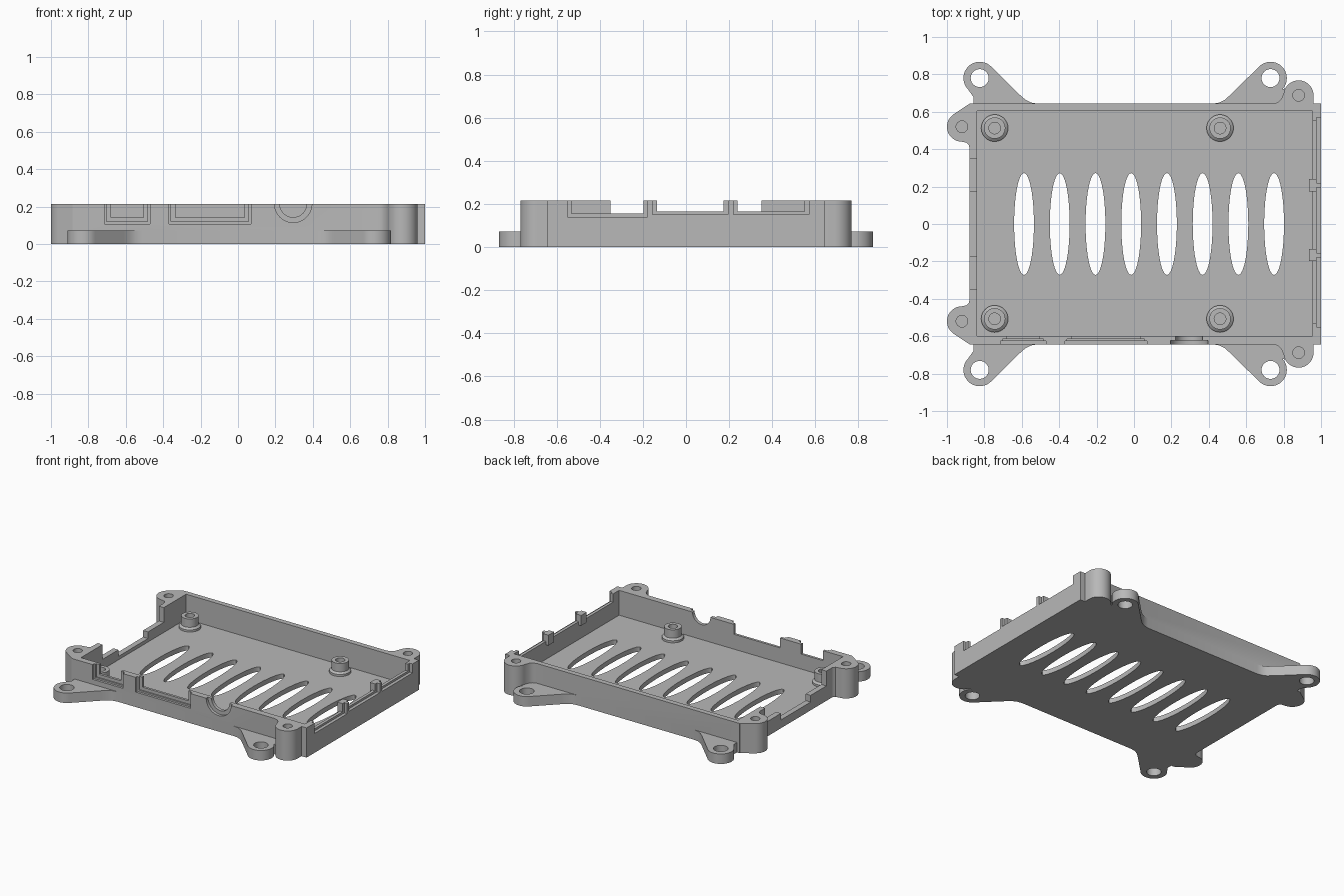
import bpy, bmesh
from math import sin, cos, radians, pi
from mathutils import Vector

if "Cube" in bpy.data.objects:
    bpy.data.objects.remove(bpy.data.objects["Cube"], do_unlink=True)

grey = bpy.data.materials.new("plain grey plastic")
grey.use_nodes = True
grey.diffuse_color = (0.48, 0.48, 0.48, 1)
grey.node_tree.nodes["Principled BSDF"].inputs["Base Color"].default_value = grey.diffuse_color

HEIGHT, FLOOR, FOOT = 0.215, 0.035, 0.072
LEFT, RIGHT, SIDE = -0.88, 1.0, 0.643


def finish(bm, name):
    bmesh.ops.recalc_face_normals(bm, faces=bm.faces[:])
    me = bpy.data.meshes.new(name)
    bm.to_mesh(me)
    bm.free()
    me.materials.append(grey)
    ob = bpy.data.objects.new(name, me)
    bpy.context.collection.objects.link(ob)
    return ob


def prism(name, pts, low, high, along_y=False):
    """Extrude an outline along z, or along y when it lies in xz."""
    bm = bmesh.new()
    place = (lambda u, v, h: (u, h, v)) if along_y else (lambda u, v, h: (u, v, h))
    face = bm.faces.new([bm.verts.new(place(u, v, low)) for u, v in pts])
    grown = bmesh.ops.extrude_face_region(bm, geom=[face])
    shift = Vector(place(0, 0, high - low))
    bmesh.ops.translate(bm, vec=shift, verts=[v for v in grown["geom"] if isinstance(v, bmesh.types.BMVert)])
    return finish(bm, name)


def box(name, x0, x1, y0, y1, z0, z1):
    return prism(name, [(x0, y0), (x1, y0), (x1, y1), (x0, y1)], z0, z1)


def arc(cx, cy, rx, a0, a1, n=24, ry=None):
    ry = ry or rx
    angles = [radians(a0 + (a1 - a0) * i / n) for i in range(n + 1)]
    return [(cx + rx * cos(a), cy + ry * sin(a)) for a in angles]


def ring(cx, cy, rx, n=40, ry=None):
    return arc(cx, cy, rx, 0, 360, n, ry)[:-1]


def combine(target, tool, operation):
    mod = target.modifiers.new("combine", "BOOLEAN")
    mod.object, mod.operation, mod.solver = tool, operation, "EXACT"
    bpy.context.view_layer.objects.active = target
    bpy.ops.object.modifier_apply(modifier=mod.name)
    bpy.data.objects.remove(tool, do_unlink=True)


def add(tool):
    combine(tray, tool, "UNION")


def cut(tool):
    combine(tray, tool, "DIFFERENCE")


def smooth(ob):
    bpy.ops.object.select_all(action="DESELECT")
    ob.select_set(True)
    bpy.context.view_layer.objects.active = ob
    bpy.ops.object.shade_smooth_by_angle(angle=radians(30))


# Solid outer block of the tray
tray = box("tray", LEFT, RIGHT, -SIDE, SIDE, 0, HEIGHT)


# Low mounting feet with flared webs
def foot_outline(cx, m, neck):
    rel = arc(0, 0, 0.087, 45, 225)
    rel += neck + [(0.31, -0.16), (0.31, -0.137), (0.275, -0.131), (0.245, -0.116), (0.215, -0.09)]
    return [(cx + m * x, 0.78 + y) for x, y in rel]


feet = [foot_outline(-0.825, 1, [(-0.034, -0.1), (-0.034, -0.16)]),
        foot_outline(0.73, -1, [(-0.09, -0.05), (-0.09, -0.16)])]

# Tall screw lugs at the corners
LUGS = [(-0.92, 0.52), (0.88, 0.688)]
lugs = [arc(*LUGS[0], 0.08, 120, 270) + [(-0.895, 0.435), (-0.883, 0.422), (-0.878, 0.4),
        (-0.86, 0.4), (-0.86, 0.64), (-0.885, 0.64)],
        arc(*LUGS[1], 0.08, 0, 170) + [(0.788, 0.668), (0.77, 0.651), (0.74, 0.642),
        (0.74, 0.62), (0.96, 0.62)]]

for s in (1, -1):
    for outline in feet:
        add(prism("foot", [(x, s * y) for x, y in outline], 0, FOOT))
    for outline in lugs:
        add(prism("lug", [(x, s * y) for x, y in outline], 0, HEIGHT))

# Hollow interior
cut(box("interior", -0.84, 0.955, -0.598, 0.605, FLOOR, 0.4))

# Screw holes: through the feet, blind in the lugs
for s in (1, -1):
    for x in (-0.825, 0.73):
        cut(prism("foot_hole", ring(x, s * 0.78, 0.048), -0.1, 0.3))
    for x, y in LUGS:
        cut(prism("lug_hole", ring(x, s * y, 0.031), 0.05, 0.3))

# Row of oval vents in the floor
for i in range(8):
    cut(prism("vent", ring(-0.588 + 0.191 * i, 0, 0.053, 48, 0.272), -0.1, 0.1))

# Front ports: stepped outer recess and smaller opening
for x0, x1 in ((-0.715, -0.47), (-0.37, 0.07)):
    cut(box("port_recess", x0, x1, -0.7, -0.626, 0.108, 0.4))
    cut(box("port_step", x0 + 0.013, x1 - 0.013, -0.7, -0.616, 0.12, 0.4))
    cut(box("port_opening", x0 + 0.035, x1 - 0.035, -0.7, -0.55, 0.143, 0.4))
cut(prism("round_recess", ring(0.295, HEIGHT, 0.1), -0.7, -0.622, True))
cut(prism("round_opening", ring(0.295, HEIGHT, 0.072), -0.7, -0.55, True))

# Right side ports, leaving slim posts between them
for y0, y1, z in ((-0.55, -0.178, 0.14), (-0.155, 0.195, 0.15), (0.22, 0.57, 0.15)):
    cut(box("side_recess", 0.977, 1.1, y0, y1, z, 0.4))
    cut(box("side_opening", 0.9, 1.1, y0 + 0.02, y1 - 0.02, z + 0.015, 0.4))
for y0, y1 in ((-0.198, -0.135), (0.175, 0.24)):
    add(box("post", 0.935, 0.977, y0, y1, 0.14, HEIGHT))

# Left side card slot with a stepped notch
cut(box("wide_notch", -0.95, -0.8, -0.35, 0.35, 0.108, 0.4))
cut(box("card_notch", -0.95, -0.8, -0.17, 0.17, 0.06, 0.4))
smooth(tray)


# Board standoffs with a flange and blind hole
def standoff(name, x, y):
    profile = [(0.072, FLOOR - 0.01), (0.072, 0.05), (0.057, 0.062), (0.057, 0.122),
               (0.031, 0.122), (0.031, FLOOR + 0.005), (0, FLOOR + 0.005)]
    bm = bmesh.new()
    verts = [bm.verts.new((r, 0, z)) for r, z in profile]
    edges = [bm.edges.new(pair) for pair in zip(verts, verts[1:])]
    bmesh.ops.spin(bm, geom=verts + edges, axis=(0, 0, 1), cent=(0, 0, 0), angle=2 * pi, steps=40)
    bmesh.ops.remove_doubles(bm, verts=bm.verts[:], dist=0.0001)
    ob = finish(bm, name)
    ob.location = (x, y, 0)
    smooth(ob)


for side, x in (("left", 0.46), ("right", -0.745)):
    for end, y in (("back", 0.513), ("front", -0.507)):
        standoff(f"{end}_{side}_standoff", x, y)
